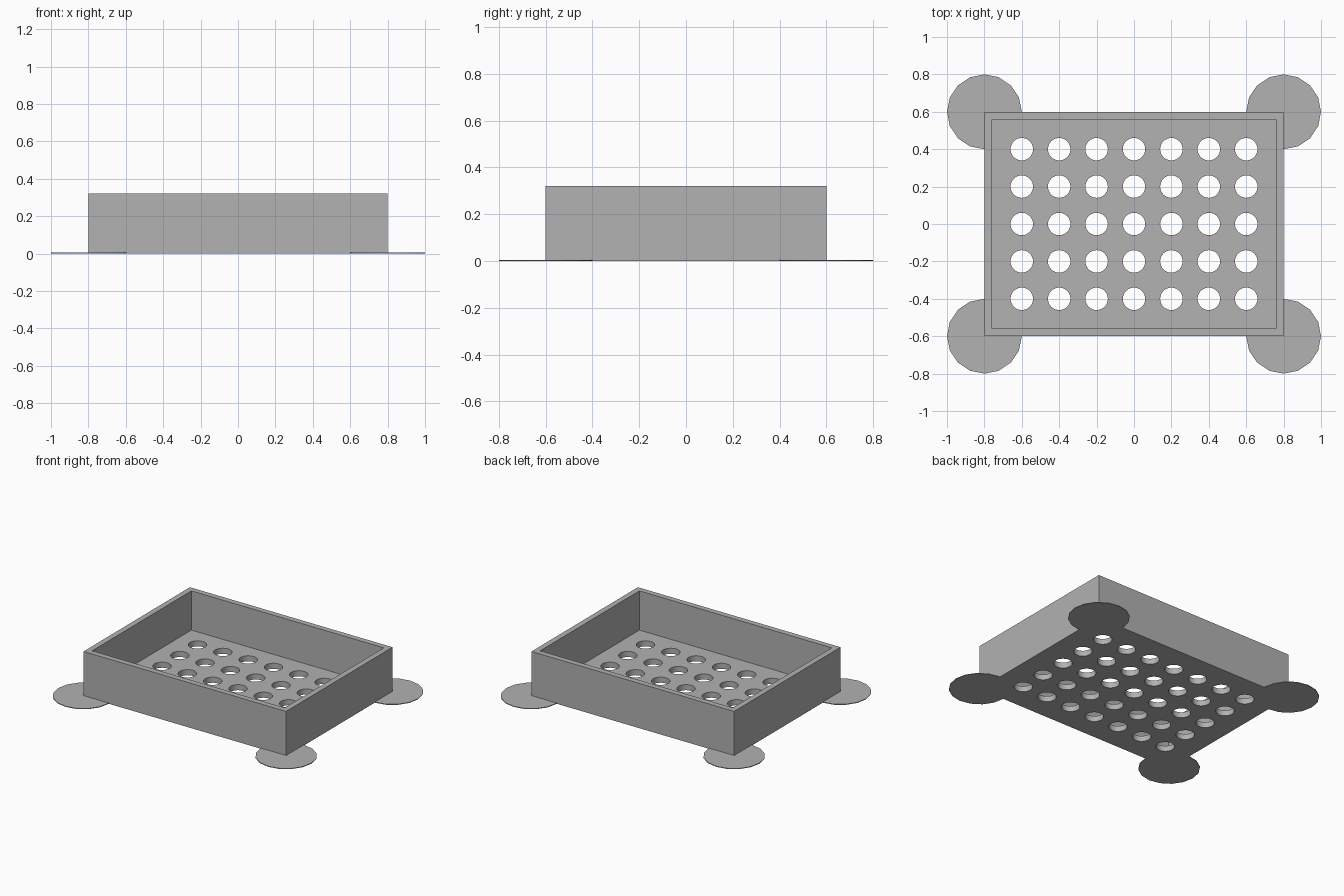
import bpy

cube = bpy.data.objects.get("Cube")
if cube:
    bpy.data.objects.remove(cube, do_unlink=True)

LENGTH, WIDTH, HEIGHT = 1.6, 1.2, 0.32
WALL, FLOOR = 0.04, 0.04
HOLE_RADIUS, PITCH = 0.06, 0.2
PAD_RADIUS, PAD_THICK = 0.2, 0.005

grey = bpy.data.materials.new("plain grey")
grey.use_nodes = True
colour = (0.445, 0.445, 0.445, 1)
grey.diffuse_color = colour
grey.node_tree.nodes["Principled BSDF"].inputs["Base Color"].default_value = colour


def box(name, size, bottom):
    bpy.ops.mesh.primitive_cube_add(size=1, location=(0, 0, bottom + size[2] / 2))
    obj = bpy.context.object
    obj.name = name
    obj.scale = size
    bpy.ops.object.transform_apply(location=True, rotation=False, scale=True)
    obj.data.materials.append(grey)
    return obj


def disc(name, x, y, radius, bottom, thick, sides):
    bpy.ops.mesh.primitive_cylinder_add(vertices=sides, radius=radius, depth=thick,
                                        location=(x, y, bottom + thick / 2))
    obj = bpy.context.object
    obj.name = name
    obj.data.materials.append(grey)
    return obj


def combine(target, tool, operation):
    mod = target.modifiers.new(operation.lower(), "BOOLEAN")
    mod.operation = operation
    mod.solver = "EXACT"
    mod.object = tool
    bpy.ops.object.select_all(action="DESELECT")
    bpy.context.view_layer.objects.active = target
    target.select_set(True)
    bpy.ops.object.modifier_apply(modifier=mod.name)
    bpy.data.objects.remove(tool, do_unlink=True)


# Open tray with thin walls
tray = box("tray", (LENGTH, WIDTH, HEIGHT), 0)
cavity = box("cavity_cutter", (LENGTH - 2 * WALL, WIDTH - 2 * WALL, HEIGHT), FLOOR)
combine(tray, cavity, "DIFFERENCE")

# Round corner pads, fused flush with the underside
for x in (-LENGTH / 2, LENGTH / 2):
    for y in (-WIDTH / 2, WIDTH / 2):
        combine(tray, disc("corner_pad", x, y, PAD_RADIUS, 0, PAD_THICK, 16), "UNION")

# Grid of drain holes through the floor
holes = []
for col in range(-3, 4):
    for row in range(-2, 3):
        holes.append(disc("hole_cutter", col * PITCH, row * PITCH,
                          HOLE_RADIUS, -FLOOR, 3 * FLOOR, 32))
bpy.ops.object.select_all(action="DESELECT")
for hole in holes:
    hole.select_set(True)
bpy.context.view_layer.objects.active = holes[0]
bpy.ops.object.join()
combine(tray, holes[0], "DIFFERENCE")

# Smooth hole walls, crisp edges elsewhere
tray.select_set(True)
bpy.ops.object.shade_smooth_by_angle(angle=0.3)
